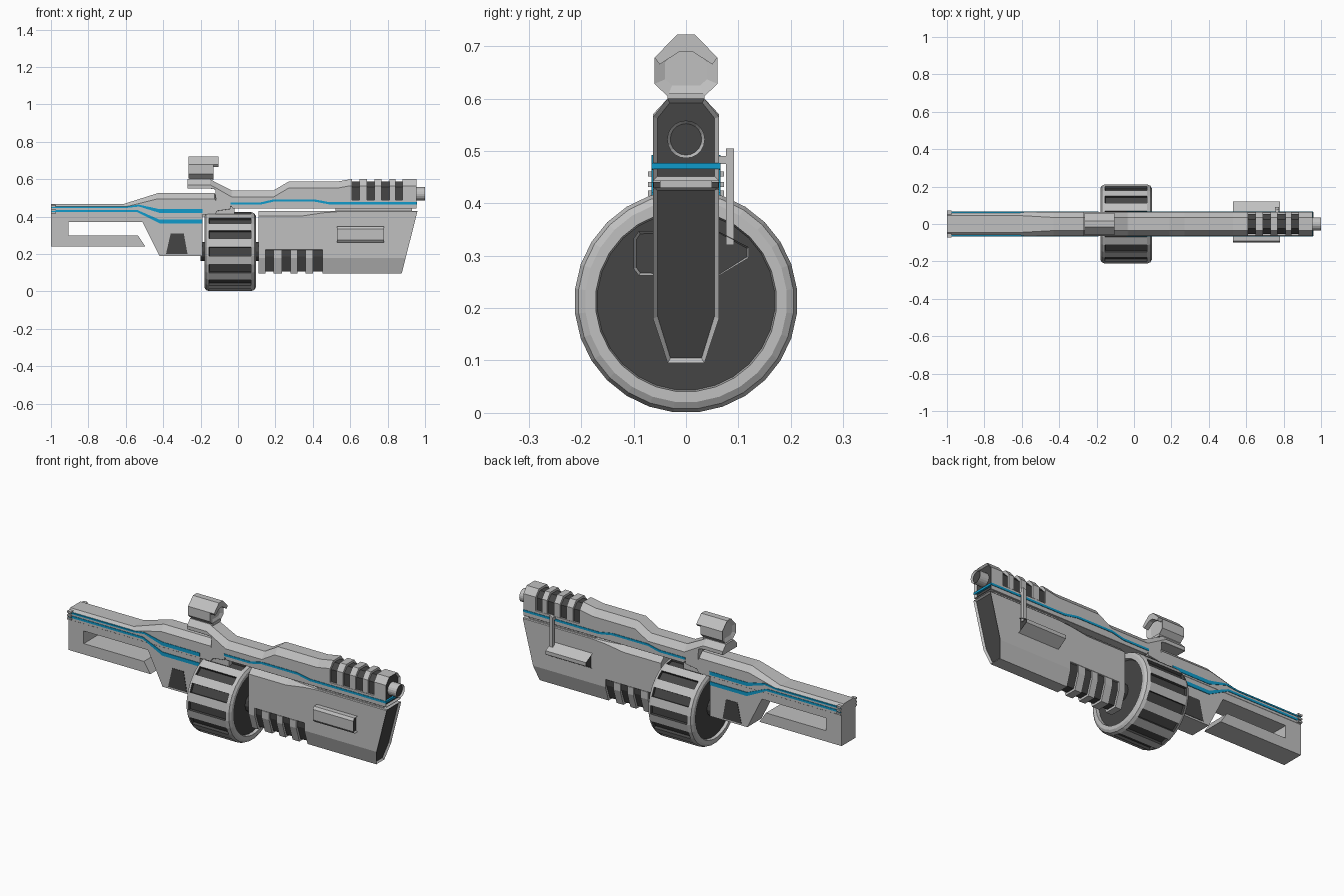
import bpy, bmesh, math

def mat(name, col):
    m = bpy.data.materials.new(name)
    m.diffuse_color = (*col, 1)
    return m

LIGHT = mat("light grey", (0.53, 0.53, 0.53))
DARK = mat("dark grey", (0.06, 0.06, 0.06))
BLUE = mat("blue", (0.005, 0.33, 0.6))

def finish(name, bm, *mats):
    bmesh.ops.recalc_face_normals(bm, faces=bm.faces)
    me = bpy.data.meshes.new(name)
    bm.to_mesh(me)
    bm.free()
    ob = bpy.data.objects.new(name, me)
    for m in mats:
        me.materials.append(m)
    bpy.context.collection.objects.link(ob)
    return ob

def skin(name, rings, m=LIGHT, dark_ends=(), border=0.009):
    """Bridge rings of 3D points, cap both ends; chosen ends (-1, 1) get a sunken dark panel."""
    bm = bmesh.new()
    vs = [[bm.verts.new(p) for p in r] for r in rings]
    n = len(rings[0])
    for a, b in zip(vs, vs[1:]):
        for i in range(n):
            bm.faces.new((a[i], a[(i + 1) % n], b[(i + 1) % n], b[i]))
    ends = {-1: bm.faces.new(vs[0]), 1: bm.faces.new(vs[-1])}
    bmesh.ops.recalc_face_normals(bm, faces=bm.faces)
    for e in dark_ends:
        bmesh.ops.inset_region(bm, faces=[ends[e]], thickness=border, depth=-0.01)
        ends[e].material_index = 1
    return finish(name, bm, m, DARK)

def loft(name, stations, hw=0.063, m=LIGHT, **kw):
    """Chamfered sections along x: (x, bottom, top, top chamfer, bottom chamfer, shear)."""
    rings = []
    for x, b, t, ct, cb, *sh in stations:
        s = sh[0] if sh else 0
        half = [(hw - min(cb, 0.028), b), (hw, b + cb), (hw, t - ct), (hw - min(ct, 0.028), t)]
        sec = half + [(-y, z) for y, z in reversed(half)]
        rings.append([(x + s * (z - t), y, z) for y, z in sec])
    return skin(name, rings, m, **kw)

def prism_x(name, sec, x0, x1, m=LIGHT, **kw):
    return skin(name, [[(x, y, z) for y, z in sec] for x in (x0, x1)], m, **kw)

def slab(name, pts, hw, m=LIGHT):
    return skin(name, [[(x, y, z) for x, z in pts] for y in (-hw, hw)], m)

def stripe(name, line, hw=0.0655):
    """Blue band running through the body: (x, z, half thickness)."""
    return slab(name, [(x, z + h) for x, z, h in line] + [(x, z - h) for x, z, h in reversed(line)], hw, BLUE)

E = 0.001

# drum magazine: 28-sided lathe with every second panel sunk and dark
N = 28
prof = [(-0.163, 0.17), (-0.18, 0.173), (-0.18, 0.193), (-0.172, 0.206), (-0.155, 0.213),
        (0.07, 0.213), (0.087, 0.206), (0.095, 0.193), (0.095, 0.173), (0.078, 0.17)]
bm = bmesh.new()
rows = []
for x, r in prof:
    angs = [2 * math.pi * (i + 0.5) / N for i in range(N)]
    rows.append([bm.verts.new((x, -r * math.cos(a), 0.213 + r * math.sin(a))) for a in angs])
slots = []
for k, (a, b) in enumerate(zip(rows, rows[1:])):
    for i in range(N):
        f = bm.faces.new((a[i], a[(i + 1) % N], b[(i + 1) % N], b[i]))
        if k == 4 and i % 2:
            slots.append(f)
for r in (rows[0], rows[-1]):
    bm.faces.new(r).material_index = 1
bmesh.ops.recalc_face_normals(bm, faces=bm.faces)
for f in slots:
    f.material_index = 1
walls = bmesh.ops.inset_individual(bm, faces=slots, thickness=0.002, depth=-0.014)["faces"]
for f in walls:
    f.material_index = 1
finish("drum_magazine", bm, LIGHT, DARK)
prism_x("drum_axle", [(0.05 * math.cos(a * math.pi / 6), 0.213 + 0.05 * math.sin(a * math.pi / 6))
                      for a in range(12)], -0.2, 0.12, DARK)

# forend: rear block, upper block, ribs over a dark core, sloping front
loft("forend_rear", [(0.11, 0.095, 0.43, 0.027, 0.085), (0.147, 0.095, 0.43, 0.027, 0.085)])
loft("forend_upper", [(0.147, 0.222, 0.43, 0.027, E), (0.34, 0.222, 0.43, 0.027, E),
                      (0.452, 0.222, 0.43, 0.010, E)])
loft("forend_slot_core", [(0.14, 0.107, 0.226, E, 0.08), (0.46, 0.107, 0.226, E, 0.08)], hw=0.053, m=DARK)
for i, (a, b) in enumerate([(0.19, 0.235), (0.28, 0.317), (0.36, 0.402)]):
    loft(f"forend_rib_{i}", [(a, 0.095, 0.222, E, 0.085), (b, 0.095, 0.222, E, 0.085)])
loft("forend_front", [(0.452, 0.095, 0.43, 0.010, 0.085), (0.53, 0.095, 0.43, 0.004, 0.085),
                      (0.96, 0.095, 0.43, 0.004, 0.085, 0.254)], dark_ends=(1,))

# side boxes on the forend and the cocking lever
prism_x("side_box_near", [(-0.055, 0.262), (-0.09, 0.262), (-0.1, 0.275), (-0.1, 0.333), (-0.09, 0.347),
                          (-0.055, 0.347)], 0.53, 0.78, dark_ends=(-1, 1), border=0.006)
prism_x("side_box_far", [(0.055, 0.35), (0.12, 0.316), (0.12, 0.296), (0.055, 0.257)], 0.53, 0.78,
        dark_ends=(-1, 1), border=0.004)
slab("lever_arm", [(0.755, 0.32), (0.775, 0.32), (0.775, 0.505), (0.755, 0.495)], 0.008).location.y = 0.084
prism_x("lever_pivot", [(0.05, 0.475), (0.09, 0.475), (0.09, 0.49), (0.05, 0.49)], 0.757, 0.773)

# spine pieces joining the upper and lower halves
for x0, x1 in ((-0.22, -0.02), (0.52, 0.93)):
    loft("spine", [(x0, 0.40, 0.465, E, E), (x1, 0.40, 0.465, E, E)], hw=0.05)

# receiver with sight rail
C = 0.035
loft("receiver", [(-0.27, 0.55, 0.6, 0.03, E), (-0.15, 0.55, 0.6, 0.03, E), (-0.12, 0.545, 0.584, 0.03, E),
                  (-0.118, 0.46, 0.583, 0.03, E), (-0.035, 0.455, 0.541, C, E), (-0.03, 0.443, 0.54, C, E),
                  (0.19, 0.443, 0.54, C, E), (0.27, 0.443, 0.587, C, E), (0.53, 0.443, 0.587, C, E),
                  (0.6, 0.443, 0.6, C, E), (0.61, 0.443, 0.6, C, E)])
loft("shroud_base", [(0.61, 0.443, 0.49, E, E), (0.88, 0.443, 0.49, E, E)])
loft("shroud_slot_core", [(0.6, 0.48, 0.588, 0.03, E), (0.89, 0.48, 0.588, 0.03, E)], hw=0.053, m=DARK)
for i, (a, b) in enumerate([(0.65, 0.69), (0.73, 0.767), (0.81, 0.842)]):
    loft(f"shroud_rib_{i}", [(a, 0.489, 0.6, C, E), (b, 0.489, 0.6, C, E)])
loft("shroud_front", [(0.88, 0.443, 0.6, C, E), (0.955, 0.443, 0.6, C, E)], dark_ends=(1,))
stripe("receiver_stripe", [(-0.04, 0.47, 0.006), (0.12, 0.47, 0.006), (0.19, 0.486, 0.006),
                           (0.41, 0.486, 0.006), (0.49, 0.471, 0.006), (0.956, 0.471, 0.006)])

# barrel muzzle: open tube
prism_x("barrel", [(0.036 * math.cos(a * math.pi / 10), 0.522 + 0.036 * math.sin(a * math.pi / 10))
                   for a in range(20)], 0.93, 1.0, dark_ends=(1,), border=0.006)

# sight: body with recessed ends, roof hood reaching forward
half = [(0.035, 0.604), (0.06, 0.628), (0.06, 0.678), (0.017, 0.722)]
sec = half + [(-y, z) for y, z in reversed(half)]
sight = prism_x("sight_body", sec, -0.265, -0.13, dark_ends=(-1, 1), border=0.022)
sight.data.materials[1] = LIGHT
prism_x("sight_hood", [(0.06, 0.678), (0.017, 0.722), (-0.017, 0.722), (-0.06, 0.678),
                       (-0.05, 0.665), (-0.012, 0.69), (0.012, 0.69), (0.05, 0.665)], -0.131, -0.105)
prism_x("sight_foot", [(-0.035, 0.595), (0.035, 0.595), (0.035, 0.61), (-0.035, 0.61)], -0.26, -0.13)

# stock: chamfered top beam and C-shaped lower frame with grip
loft("stock_top", [(-1.0, 0.41, 0.468, 0.018, E), (-0.61, 0.41, 0.468, 0.018, E),
                   (-0.43, 0.41, 0.525, 0.03, E), (-0.125, 0.41, 0.525, 0.03, E),
                   (-0.11, 0.43, 0.49, 0.02, E), (-0.04, 0.44, 0.475, 0.01, E)])
slab("stock_frame", [(-1.0, 0.415), (-1.0, 0.24), (-0.495, 0.24), (-0.535, 0.30), (-0.905, 0.30),
                     (-0.905, 0.37), (-0.51, 0.37), (-0.42, 0.19), (-0.19, 0.19), (-0.19, 0.415)], 0.062)
stripe("stock_stripe_upper", [(-0.998, 0.45, 0.004), (-0.6, 0.45, 0.004), (-0.53, 0.459, 0.005),
                              (-0.42, 0.43, 0.01), (-0.19, 0.43, 0.01)])
stripe("stock_stripe_lower", [(-0.998, 0.43, 0.006), (-0.54, 0.43, 0.006), (-0.42, 0.374, 0.01),
                              (-0.19, 0.374, 0.01)])
slab("grip_panel", [(-0.36, 0.31), (-0.29, 0.31), (-0.27, 0.2), (-0.385, 0.2)], 0.064, DARK)
for i, z in enumerate((0.419, 0.436, 0.456)):
    prism_x(f"butt_ridge_{i}", [(-0.073, z - 0.005), (0.073, z - 0.005), (0.073, z + 0.005),
                                (-0.073, z + 0.005)], -1.0, -0.975)
